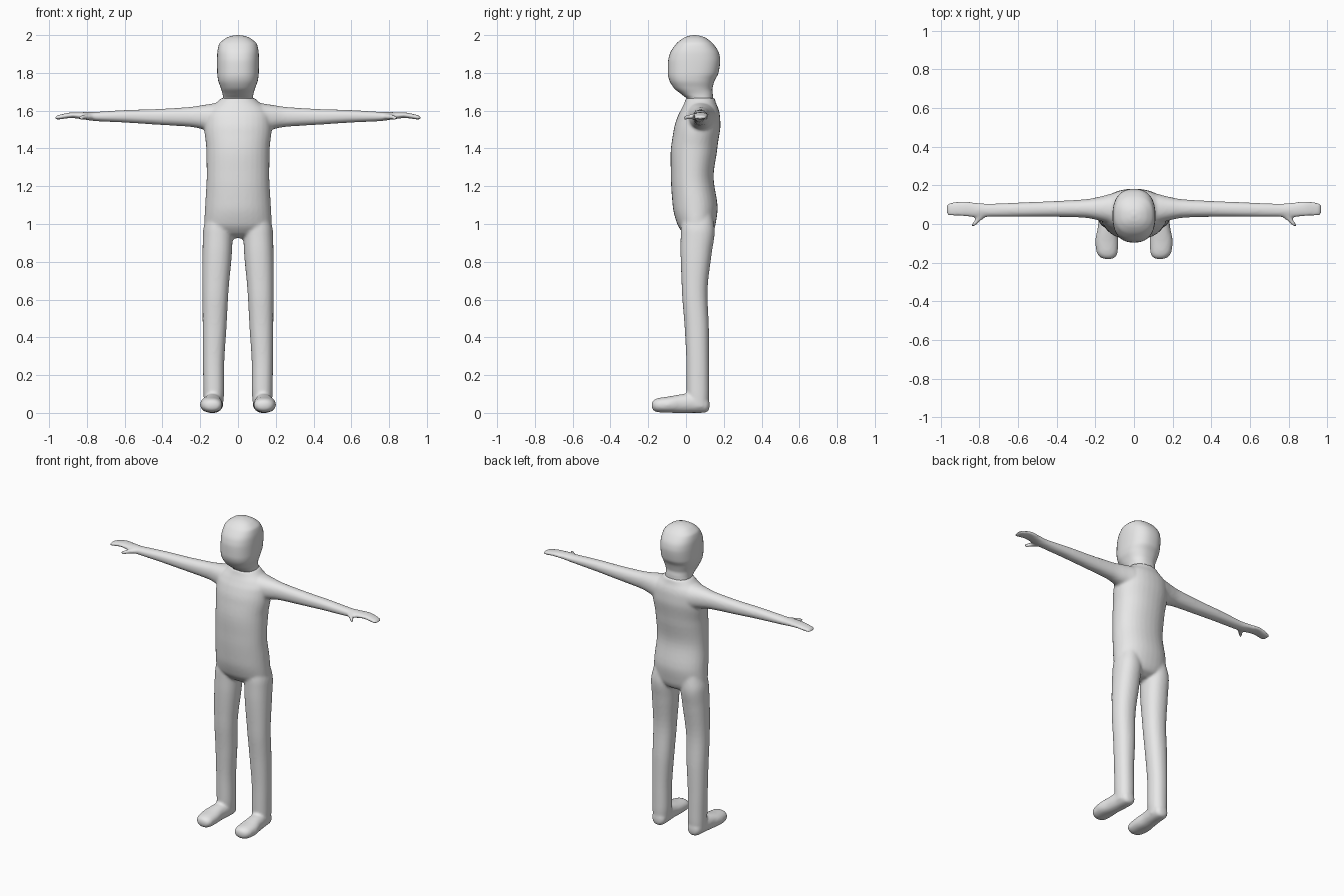
import bpy, bmesh, math

skin = bpy.data.materials.new("plain grey")
skin.diffuse_color = (0.8, 0.8, 0.8, 1)


def curve(ts, vs, t):
    """Monotone cubic through the points (ts, vs)."""
    d = [(vs[i + 1] - vs[i]) / (ts[i + 1] - ts[i]) for i in range(len(ts) - 1)]
    m = [d[0]] + [2 * a * b / (a + b) if a * b > 0 else 0
                  for a, b in zip(d, d[1:])] + [d[-1]]
    i = max(k for k in range(len(d)) if ts[k] <= t + 1e-9)
    h = ts[i + 1] - ts[i]
    s = (t - ts[i]) / h
    return ((2 * s**3 - 3 * s**2 + 1) * vs[i] + (s**3 - 2 * s**2 + s) * h * m[i]
            + (3 * s**2 - 2 * s**3) * vs[i + 1] + (s**3 - s**2) * h * m[i + 1])


def loft(bm, axis, rows, power=2.0, side=1, sides=32, steps=5):
    """Skin rounded rings; row = position on axis, two centres, two half sizes."""
    cols = list(zip(*rows))
    ts = cols[0]
    stations = [a + (b - a) * k / steps for a, b in zip(ts, ts[1:])
                for k in range(steps)] + [ts[-1]]
    rings = []
    for t in stations:
        cu, cv, hu, hv = (curve(ts, c, t) for c in cols[1:])
        ring = []
        for k in range(sides):
            a = 2 * math.pi * k / sides
            c, s = math.cos(a), math.sin(a)
            u = cu + hu * math.copysign(abs(c) ** (2 / power), c)
            v = cv + hv * math.copysign(abs(s) ** (2 / power), s)
            x, y, z = {"x": (t, u, v), "y": (u, t, v), "z": (u, v, t)}[axis]
            ring.append(bm.verts.new((side * x, y, z)))
        rings.append(ring)
    for r, q in zip(rings, rings[1:]):
        for k in range(sides):
            n = (k + 1) % sides
            bm.faces.new((r[k], r[n], q[n], q[k]))
    bm.faces.new(rings[0])
    bm.faces.new(rings[-1])


def finish(bm, name):
    bmesh.ops.recalc_face_normals(bm, faces=bm.faces)
    for f in bm.faces:
        f.smooth = True
    me = bpy.data.meshes.new(name)
    bm.to_mesh(me)
    bm.free()
    me.materials.append(skin)
    ob = bpy.data.objects.new(name, me)
    bpy.context.collection.objects.link(ob)
    return ob


body = bmesh.new()

# Torso, from crotch to collar
loft(body, "z", [
    (0.925, 0, 0.065, 0.05, 0.03),
    (0.95, 0, 0.063, 0.14, 0.075),
    (1.00, 0, 0.055, 0.178, 0.102),
    (1.10, 0, 0.048, 0.174, 0.119),
    (1.25, 0, 0.033, 0.166, 0.113),
    (1.40, 0, 0.043, 0.168, 0.123),
    (1.50, 0, 0.058, 0.178, 0.123),
    (1.57, 0, 0.068, 0.175, 0.112),
    (1.61, 0, 0.074, 0.155, 0.098),
    (1.64, 0, 0.075, 0.118, 0.084),
    (1.667, 0, 0.076, 0.088, 0.076)], power=2.15)

for side in (1, -1):
    # Leg
    loft(body, "z", [
        (0.03, 0.13, 0.065, 0.05, 0.055),
        (0.12, 0.128, 0.063, 0.055, 0.060),
        (0.25, 0.129, 0.062, 0.056, 0.060),
        (0.45, 0.124, 0.057, 0.063, 0.064),
        (0.65, 0.119, 0.046, 0.069, 0.068),
        (0.85, 0.110, 0.054, 0.078, 0.083),
        (0.96, 0.106, 0.062, 0.079, 0.090),
        (1.05, 0.100, 0.060, 0.065, 0.080)], power=2.2, side=side)
    # Foot
    loft(body, "y", [
        (-0.182, 0.135, 0.040, 0.015, 0.012),
        (-0.172, 0.136, 0.040, 0.040, 0.028),
        (-0.145, 0.139, 0.041, 0.055, 0.038),
        (-0.09, 0.141, 0.044, 0.060, 0.043),
        (-0.02, 0.137, 0.049, 0.051, 0.050),
        (0.05, 0.130, 0.052, 0.050, 0.052),
        (0.10, 0.128, 0.045, 0.045, 0.044),
        (0.118, 0.128, 0.042, 0.032, 0.032),
        (0.125, 0.128, 0.042, 0.012, 0.014)], power=2.2, side=side)
    # Arm and mitten hand
    loft(body, "x", [
        (0.00, 0.075, 1.555, 0.085, 0.080),
        (0.10, 0.077, 1.560, 0.082, 0.080),
        (0.17, 0.079, 1.565, 0.064, 0.067),
        (0.25, 0.080, 1.567, 0.048, 0.053),
        (0.40, 0.078, 1.567, 0.041, 0.043),
        (0.60, 0.074, 1.570, 0.037, 0.033),
        (0.76, 0.071, 1.569, 0.034, 0.024),
        (0.82, 0.073, 1.573, 0.038, 0.019),
        (0.88, 0.079, 1.576, 0.039, 0.015),
        (0.93, 0.077, 1.569, 0.037, 0.013),
        (0.96, 0.075, 1.563, 0.033, 0.011),
        (0.968, 0.075, 1.562, 0.024, 0.006)], power=2.2, side=side)
    # Thumb
    loft(body, "y", [
        (-0.014, 0.836, 1.562, 0.006, 0.005),
        (-0.006, 0.830, 1.563, 0.013, 0.012),
        (0.015, 0.812, 1.566, 0.016, 0.014),
        (0.035, 0.793, 1.568, 0.024, 0.016),
        (0.065, 0.775, 1.569, 0.025, 0.015)], side=side, sides=16)

# Fuse the limbs into one smooth skin
body_ob = finish(body, "body")
fuse = body_ob.modifiers.new("fuse", "REMESH")
fuse.mode = "VOXEL"
fuse.voxel_size = 0.008
fuse.use_smooth_shade = True
relax = body_ob.modifiers.new("relax", "SMOOTH")
relax.factor = 0.5
relax.iterations = 7

# Head with a neck that sits inside the collar
head = bmesh.new()
loft(head, "z", [
    (1.60, 0, 0.076, 0.074, 0.062),
    (1.66, 0, 0.074, 0.079, 0.068),
    (1.685, 0, 0.060, 0.081, 0.082),
    (1.72, 0, 0.038, 0.091, 0.102),
    (1.76, 0, 0.032, 0.105, 0.120),
    (1.80, 0, 0.038, 0.110, 0.134),
    (1.86, 0, 0.043, 0.111, 0.138),
    (1.90, 0, 0.045, 0.110, 0.131),
    (1.95, 0, 0.046, 0.101, 0.101),
    (1.98, 0, 0.046, 0.071, 0.067),
    (1.995, 0, 0.046, 0.036, 0.034),
    (2.00, 0, 0.046, 0.006, 0.006)], power=2.4, sides=40)
finish(head, "head")
